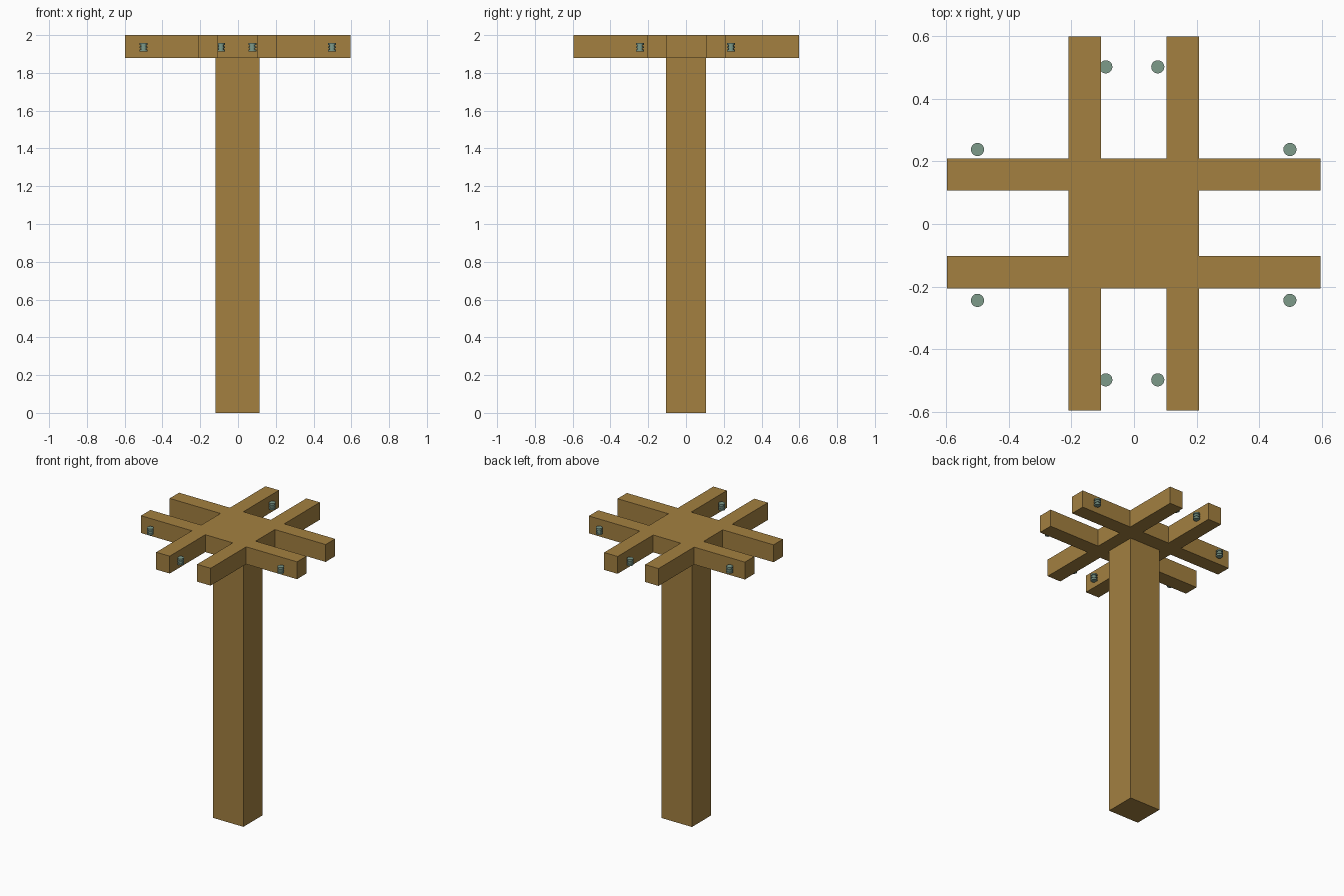
import bpy, bmesh, math
from mathutils import Matrix, Vector

if "Cube" in bpy.data.objects:
    bpy.data.objects.remove(bpy.data.objects["Cube"])


def material(name, color):
    m = bpy.data.materials.new(name)
    m.diffuse_color = (*color, 1)
    m.use_nodes = True
    m.node_tree.nodes["Principled BSDF"].inputs["Base Color"].default_value = m.diffuse_color
    return m


wood = material("brown_wood", (0.366, 0.216, 0.051))
glass = material("grey_green_glass", (0.205, 0.325, 0.255))


def finish(name, bm, mat):
    bmesh.ops.recalc_face_normals(bm, faces=bm.faces)
    mesh = bpy.data.meshes.new(name)
    bm.to_mesh(mesh)
    bm.free()
    mesh.materials.append(mat)
    obj = bpy.data.objects.new(name, mesh)
    bpy.context.collection.objects.link(obj)
    return obj


# Square post
bm = bmesh.new()
bmesh.ops.create_cube(bm, size=1, matrix=Matrix.Translation((-0.002, 0, 0.94))
                      @ Matrix.Diagonal((0.234, 0.21, 1.88, 1)))
finish("post", bm, wood)

# Crossed pairs of beams joined into one crown: one arm outline, turned four times
INNER, OUTER, REACH = 0.105, 0.208, 0.597
arm = [(OUTER, -OUTER), (REACH, -OUTER), (REACH, -INNER), (OUTER, -INNER),
       (OUTER, INNER), (REACH, INNER), (REACH, OUTER)]
bm = bmesh.new()
outline = []
for k in range(4):
    turn = Matrix.Rotation(k * math.pi / 2, 3, 'Z')
    outline += [bm.verts.new(turn @ Vector((x, y, 1.88))) for x, y in arm]
face = bm.faces.new(outline)
top = bmesh.ops.extrude_face_region(bm, geom=[face])["geom"]
bmesh.ops.translate(bm, vec=(0, 0, 0.12),
                    verts=[v for v in top if isinstance(v, bmesh.types.BMVert)])
bmesh.ops.translate(bm, vec=(-0.001, 0.002, 0), verts=bm.verts)
bmesh.ops.triangulate(bm, faces=[f for f in bm.faces if len(f.verts) > 4])
finish("crossed_beams", bm, wood)


# Insulators: three stacked discs on a thin core
def insulator(name, x, y):
    bm = bmesh.new()
    parts = [(0.021, 0.010, z) for z in (1.919, 1.936, 1.953)] + [(0.015, 0.034, 1.936)]
    for radius, depth, z in parts:
        bmesh.ops.create_cone(bm, cap_ends=True, segments=20, radius1=radius, radius2=radius,
                              depth=depth, matrix=Matrix.Translation((x, y, z)))
    finish(name, bm, glass)


spots = [(x, y) for x in (-0.5, 0.498) for y in (-0.244, 0.238)]
spots += [(x, y) for x in (-0.09, 0.076) for y in (-0.498, 0.502)]
for i, (x, y) in enumerate(spots):
    insulator(f"insulator_{i + 1}", x, y)
